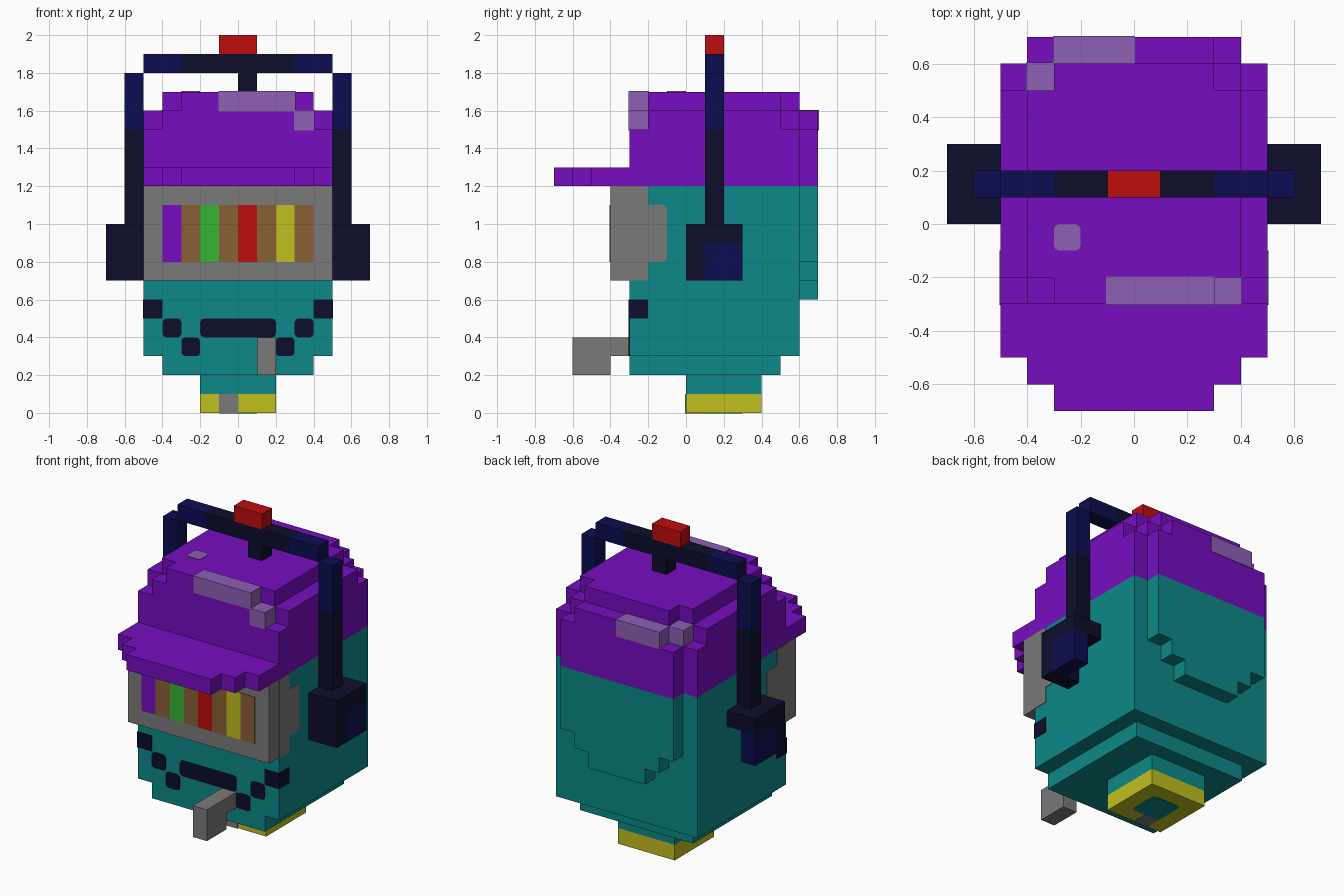
import bpy
import bmesh

cube = bpy.data.objects.get("Cube")
if cube:
    bpy.data.objects.remove(cube, do_unlink=True)


def material(name, *rgb):
    mat = bpy.data.materials.new(name)
    mat.use_nodes = True
    mat.diffuse_color = (*rgb, 1)
    mat.node_tree.nodes["Principled BSDF"].inputs["Base Color"].default_value = (*rgb, 1)
    return mat


purple = material("purple", 0.18, 0.004, 0.53)
lilac = material("lilac", 0.27, 0.115, 0.46)
teal = material("teal", 0.004, 0.25, 0.25)
grey = material("grey", 0.195, 0.195, 0.195)
navy = material("navy", 0.004, 0.004, 0.025)
blue = material("dark blue", 0.004, 0.004, 0.085)
red = material("red", 0.53, 0.004, 0.004)
yellow = material("yellow", 0.53, 0.52, 0.014)
brown = material("brown", 0.25, 0.117, 0.034)
green = material("green", 0.034, 0.46, 0.034)

PLATE = 0.004  # thickness of painted details


def finish(name, mat, bm):
    bmesh.ops.recalc_face_normals(bm, faces=bm.faces)
    mesh = bpy.data.meshes.new(name)
    bm.to_mesh(mesh)
    bm.free()
    mesh.materials.append(mat)
    obj = bpy.data.objects.new(name, mesh)
    bpy.context.collection.objects.link(obj)
    return obj


def box(name, mat, x, y, z, grow=0, round_axis=None):
    """Box from three (low, high) ranges; corners along round_axis may be softened."""
    bm = bmesh.new()
    bmesh.ops.create_cube(bm, size=1)
    for v in bm.verts:
        for i, (low, high) in enumerate((x, y, z)):
            v.co[i] = high + grow if v.co[i] > 0 else low - grow
    if round_axis is not None:
        edges = [e for e in bm.edges
                 if abs(e.verts[0].co[round_axis] - e.verts[1].co[round_axis]) > 1e-5]
        bmesh.ops.bevel(bm, geom=edges, offset=0.02, segments=2, profile=0.5,
                        affect='EDGES')
    return finish(name, mat, bm)


def pair(name, mat, x, y, z, **options):
    """The same box on the left (+x) and the right (-x)."""
    box("left_" + name, mat, x, y, z, **options)
    box("right_" + name, mat, (-x[1], -x[0]), y, z, **options)


def stepped_layer(name, mat, steps, z):
    """Symmetric slab with stepped corners; steps are (half width, front, back), narrow first."""
    front, back = [], []
    for i, (w, f, b) in enumerate(steps):
        if i:
            front.append((steps[i - 1][0], f))
            back.append((steps[i - 1][0], b))
        front.append((w, f))
        back.append((w, b))
    half = front + back[::-1]
    outline = list(dict.fromkeys(half + [(-px, py) for px, py in half[::-1]]))
    bm = bmesh.new()
    face = bm.faces.new([bm.verts.new((px, py, z[0])) for px, py in outline])
    top = bmesh.ops.extrude_face_region(bm, geom=[face])["geom"]
    for v in top:
        if isinstance(v, bmesh.types.BMVert):
            v.co.z = z[1]
    finish(name, mat, bm)


# Head and neck
box("head", teal, (-0.5, 0.5), (-0.3, 0.6), (0.3, 1.2))
box("jaw", teal, (-0.4, 0.4), (-0.3, 0.5), (0.2, 0.3))
box("neck", teal, (-0.2, 0.2), (0, 0.4), (0.1, 0.2))
box("collar", yellow, (-0.2, 0.2), (0, 0.4), (0, 0.1))
box("collar_clasp", grey, (-0.1, 0), (-PLATE, 0.1), (-0.002, 0.1))
box("collar_opening", teal, (-0.1, 0.1), (0.1, 0.3), (-0.002, 0.002), round_axis=2)

# Back of the head, narrowing downwards
for i, (w, low, high) in enumerate(((0.2, 0.6, 0.7), (0.3, 0.7, 0.8), (0.4, 0.8, 1.2))):
    box(f"head_back_{i + 1}", teal, (-w, w), (0.6, 0.7), (low, high))

# Cap
stepped_layer("cap_base", purple, ((0.4, -0.3, 0.7), (0.5, -0.3, 0.6)), (1.2, 1.5))
stepped_layer("cap_middle", purple,
              ((0.3, -0.3, 0.7), (0.4, -0.3, 0.6), (0.5, -0.2, 0.5)), (1.5, 1.6))
stepped_layer("cap_top", purple, ((0.3, -0.3, 0.6), (0.4, -0.2, 0.5)), (1.6, 1.7))
stepped_layer("cap_brim", purple,
              ((0.3, -0.7, -0.3), (0.4, -0.6, -0.3), (0.5, -0.5, -0.3)), (1.2, 1.3))

# Cap highlights
box("front_highlight", lilac, (-0.1, 0.3), (-0.3, -0.2), (1.6, 1.7), grow=PLATE)
box("front_corner_highlight", lilac, (0.3, 0.4), (-0.3, -0.2), (1.5, 1.6), grow=PLATE)
box("back_highlight", lilac, (-0.3, 0), (0.6, 0.7), (1.5, 1.6), grow=PLATE)
box("back_corner_highlight", lilac, (-0.4, -0.3), (0.5, 0.6), (1.5, 1.6), grow=PLATE)
box("top_highlight", lilac, (-0.3, -0.2), (-0.1, 0), (1.7, 1.7 + PLATE), round_axis=2)

# Visor with striped screen
box("visor", grey, (-0.5, 0.5), (-0.4, -0.3), (0.7, 1.2))
pair("visor_side", grey, (0.5, 0.5 + PLATE), (-0.3, -0.2), (0.7, 1.2))
pair("visor_tab", grey, (0.5, 0.5 + PLATE), (-0.22, -0.1), (0.8, 1.1), round_axis=0)
for i, mat in enumerate((purple, brown, green, brown, red, brown, yellow, brown)):
    left = -0.4 + 0.1 * i
    box(f"screen_stripe_{i + 1}", mat, (left, left + 0.1),
        (-0.4 - PLATE, -0.4), (0.8, 1.1))

# Mouth
face_skin = (-0.3 - PLATE, -0.3)
box("mouth", navy, (-0.2, 0.2), face_skin, (0.4, 0.5), round_axis=1)
pair("mouth_low_dot", navy, (0.2, 0.3), face_skin, (0.3, 0.4), round_axis=1)
pair("mouth_high_dot", navy, (0.3, 0.4), face_skin, (0.4, 0.5), round_axis=1)
pair("mouth_corner", navy, (0.4, 0.5 + PLATE), (-0.3 - PLATE, -0.2), (0.5, 0.6))

# Mouthpiece
box("mouthpiece_stem", grey, (0.1, 0.2), (-0.6, -0.3), (0.3, 0.4))
box("mouthpiece_tip", grey, (0.1, 0.2), (-0.6, -0.4), (0.2, 0.3))

# Headphones
pair("earcup_top", navy, (0.5, 0.7), (0, 0.3), (0.9, 1.0))
pair("earcup_front", navy, (0.5, 0.7), (0, 0.1), (0.7, 0.9))
pair("earcup_shell", blue, (0.6, 0.7), (0.1, 0.3), (0.7, 0.9))
pair("band_lower", navy, (0.5, 0.6), (0.1, 0.2), (1.0, 1.5))
pair("band_upper", blue, (0.5, 0.6), (0.1, 0.2), (1.5, 1.8))
pair("band_shoulder", blue, (0.3, 0.5), (0.1, 0.2), (1.8, 1.9))
box("band_middle", navy, (-0.3, 0.3), (0.1, 0.2), (1.8, 1.9))
box("band_post", navy, (0, 0.1), (0.1, 0.2), (1.7, 1.8))
box("band_button", red, (-0.1, 0.1), (0.1, 0.2), (1.9, 2.0))
